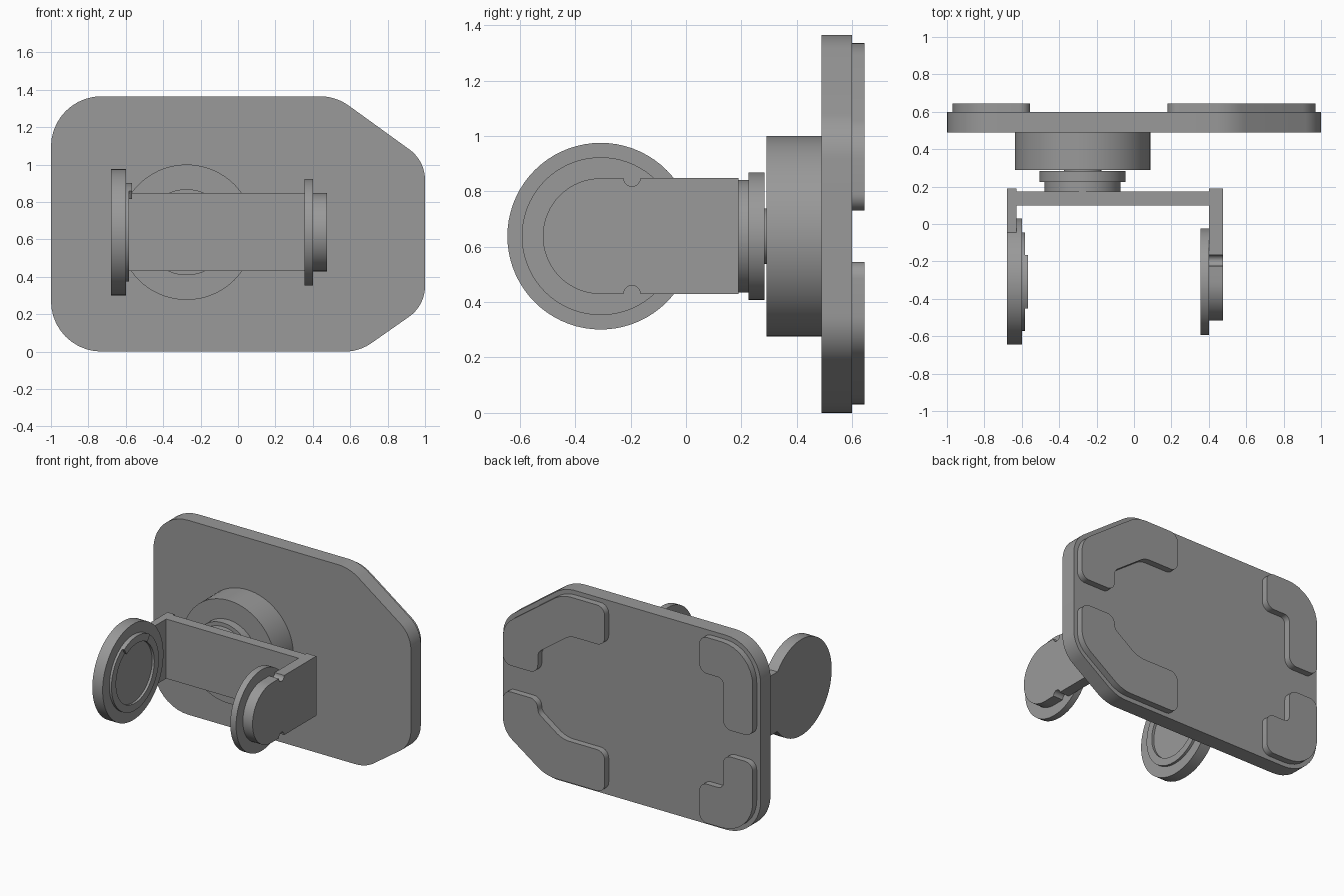
import bpy, bmesh, math
from mathutils import Vector

cube = bpy.data.objects.get("Cube")
if cube:
    bpy.data.objects.remove(cube, do_unlink=True)

grey = bpy.data.materials.new("mid_grey")
grey.use_nodes = True
colour = (0.32, 0.32, 0.32, 1)
grey.diffuse_color = colour
grey.node_tree.nodes["Principled BSDF"].inputs["Base Color"].default_value = colour

CZ = 0.638          # height of the shared axis
HUB_X = -0.275      # pivot position across the plate
PAD_Y = -0.308      # centre of the clamp discs


def finish(name, bm):
    bmesh.ops.recalc_face_normals(bm, faces=bm.faces)
    mesh = bpy.data.meshes.new(name)
    bm.to_mesh(mesh)
    bm.free()
    obj = bpy.data.objects.new(name, mesh)
    bpy.context.collection.objects.link(obj)
    mesh.materials.append(grey)
    bpy.ops.object.select_all(action='DESELECT')
    obj.select_set(True)
    bpy.context.view_layer.objects.active = obj
    bpy.ops.object.shade_smooth_by_angle(angle=math.radians(30))
    return obj


def place(axis, u, v, d):
    """Profile point (u, v) at depth d along the x or y axis."""
    return (d, u, v) if axis == 'x' else (u, d, v)


def prism(name, axis, pts, d0, d1):
    bm = bmesh.new()
    a = [bm.verts.new(place(axis, u, v, d0)) for u, v in pts]
    b = [bm.verts.new(place(axis, u, v, d1)) for u, v in pts]
    bm.faces.new(a)
    bm.faces.new(b[::-1])
    for i in range(len(a)):
        j = (i + 1) % len(a)
        bm.faces.new((a[i], a[j], b[j], b[i]))
    return finish(name, bm)


def arc(cu, cv, r, a0, a1, n):
    return [(cu + r * math.cos(math.radians(a0 + (a1 - a0) * i / n)),
             cv + r * math.sin(math.radians(a0 + (a1 - a0) * i / n))) for i in range(n + 1)]


def disc(name, axis, cu, r, d0, d1):
    return prism(name, axis, arc(cu, CZ, r, 0, 360, 72)[:-1], d0, d1)


def rounded(corners, n=10):
    """Fillet every (u, v, radius) corner of a polygon."""
    out = []
    for i, (u, v, r) in enumerate(corners):
        p = Vector((u, v))
        e0 = (Vector(corners[i - 1][:2]) - p).normalized()
        e1 = (Vector(corners[(i + 1) % len(corners)][:2]) - p).normalized()
        half = e0.angle(e1) / 2
        t = r / math.tan(half)
        c = p + (e0 + e1).normalized() * (r / math.sin(half))
        s, e = p + e0 * t - c, p + e1 * t - c
        sweep = s.angle(e)
        for k in range(n + 1):
            f = k / n
            q = (s * math.sin((1 - f) * sweep) + e * math.sin(f * sweep)) / math.sin(sweep)
            out.append(tuple(c + q))
    return out


def ring(name, cu, r0, r1, x0, x1, a0=0, a1=360, n=72):
    """Ring, or part of one, around the x axis."""
    bm = bmesh.new()
    full = a1 - a0 == 360
    rows = []
    for i in range(n if full else n + 1):
        a = math.radians(a0 + (a1 - a0) * i / n)
        rows.append([bm.verts.new((x, cu + r * math.cos(a), CZ + r * math.sin(a)))
                     for x, r in ((x0, r0), (x1, r0), (x1, r1), (x0, r1))])
    for i in range(n):
        p, q = rows[i], rows[(i + 1) % len(rows)]
        for k in range(4):
            m = (k + 1) % 4
            bm.faces.new((p[k], p[m], q[m], q[k]))
    if not full:
        bm.faces.new(rows[0])
        bm.faces.new(rows[-1])
    return finish(name, bm)


# Main plate with two clipped corners
prism("back_plate", 'y', rounded([
    (-1, 0, .27), (.649, 0, .25), (1, .246, .2), (1, 1.02, .2),
    (.523, 1.365, .27), (-1, 1.365, .27)]), .49, .60)

# Raised grip pads on the back of the plate
s = .06
pads = {
    "upper_left_pad": [(.18, 1.335, s), (.513, 1.335, .24), (.97, 1.005, .17), (.97, .73, s),
                       (.70, .73, s), (.70, .88, s), (.45, 1.06, .12), (.18, 1.06, s)],
    "lower_left_pad": [(.18, .03, s), (.638, .03, .24), (.97, .262, .17), (.97, .545, s),
                       (.70, .545, s), (.70, .455, s), (.51, .32, .18), (.18, .32, s)],
    "upper_right_pad": [(-.555, 1.335, s), (-.555, 1.08, s), (-.74, 1.08, .04),
                        (-.74, .73, s), (-.97, .73, s), (-.97, 1.335, .24)],
    "lower_right_pad": [(-.555, .03, s), (-.555, .305, s), (-.74, .305, .04),
                        (-.74, .545, s), (-.97, .545, s), (-.97, .03, .24)],
}
for name, corners in pads.items():
    prism(name, 'y', rounded(corners, 8), .60, .645)

# Stepped pivot between plate and bracket
for name, r, y0, y1 in (("pivot_housing", .362, .29, .49), ("pivot_neck", .10, .28, .295),
                        ("pivot_collar", .23, .225, .283), ("pivot_base", .203, .17, .23)):
    disc(name, 'y', HUB_X, r, y0, y1)

# Bracket
LOW, HIGH = .43, .848
prism("bracket_bridge", 'y', [(-.65, LOW), (.44, LOW), (.44, HIGH), (-.65, HIGH)], .10, .175)

# Left-hand arm with round end and a small notch on each edge
R = (HIGH - LOW) / 2
arm = [(.19, LOW), (.19, HIGH)]
arm += arc(-.195, HIGH, .03, 0, -180, 12)
arm += arc(PAD_Y, CZ, R, 90, 270, 32)
arm += arc(-.195, LOW, .03, 180, 0, 12)
prism("left_arm", 'x', arm, .40, .475)
disc("left_clamp_disc", 'x', PAD_Y, .285, .355, .40)

# Opposite arm, larger clamp disc and its rim
prism("right_arm", 'x', [(.19, LOW), (.19, HIGH), (-.12, HIGH), (-.12, LOW)], -.68, -.628)
disc("right_clamp_disc", 'x', PAD_Y, .337, -.68, -.60)
ring("clamp_rim", PAD_Y, .212, .263, -.605, -.583)
ring("raised_rim_section", PAD_Y, .212, .263, -.59, -.568, 57, 123, 16)
